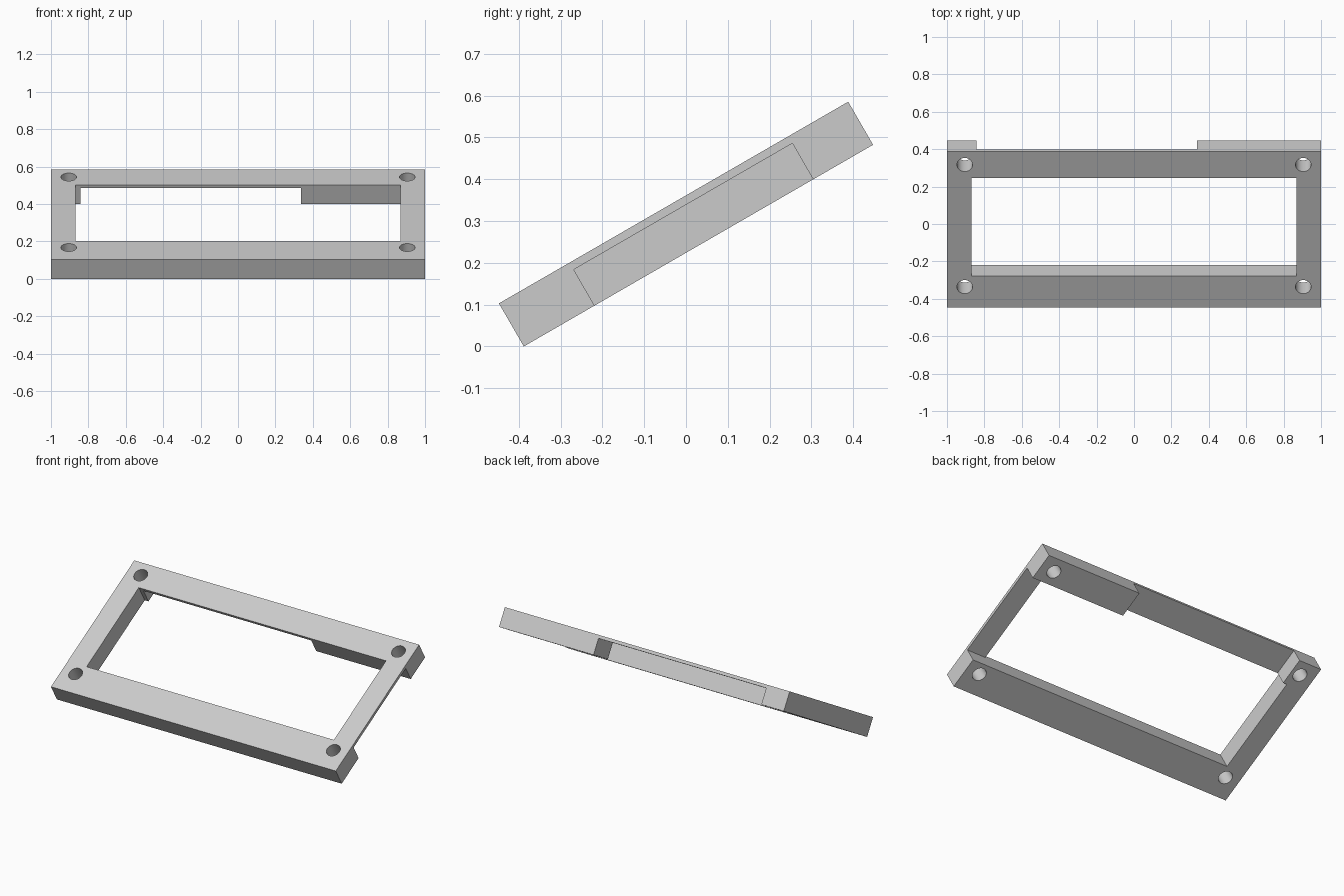
import bpy
import math
from mathutils import Matrix

if "Cube" in bpy.data.objects:
    bpy.data.objects.remove(bpy.data.objects["Cube"], do_unlink=True)

TILT = math.radians(30)
THICK, LENGTH = 0.119, 0.965
BACK, FRONT = 0.317, -0.287      # opening limits along the slope
LIP = 0.04                       # underside of the thin lip

grey = bpy.data.materials.new("light grey")
grey.use_nodes = True
colour = (0.6, 0.6, 0.6, 1)
grey.diffuse_color = colour
grey.node_tree.nodes["Principled BSDF"].inputs["Base Color"].default_value = colour


def box(name, x, y, z):
    """Box given by its (low, high) limits on each axis."""
    bpy.ops.mesh.primitive_cube_add(size=1)
    ob = bpy.context.object
    ob.name = name
    mid = [(a + b) / 2 for a, b in (x, y, z)]
    size = [b - a for a, b in (x, y, z)]
    ob.data.transform(Matrix.Translation(mid) @ Matrix.Diagonal((*size, 1)))
    return ob


# Flat slab, later tilted
frame = box("sloped_frame", (-1, 1), (-LENGTH / 2, LENGTH / 2), (-THICK / 2, THICK / 2))
frame.data.materials.append(grey)

# Central opening, recess under the left rail, recess under the back rail
cutters = [
    box("opening_cutter", (-0.868, 0.868), (FRONT, BACK), (-0.3, 0.3)),
    box("left_recess_cutter", (0, 1.2), (FRONT, BACK), (-0.3, LIP)),
    box("back_recess_cutter", (-0.842, 0.336), (0, 0.7), (-0.3, LIP)),
]

# Corner screw holes
for x in (-0.905, 0.905):
    for y in (-0.354, 0.4):
        bpy.ops.mesh.primitive_cylinder_add(vertices=32, radius=0.042, depth=0.6, location=(x, y, 0))
        cutters.append(bpy.context.object)
        cutters[-1].name = "screw_hole_cutter"

for cutter in cutters:
    cutter.hide_render = True
    mod = frame.modifiers.new(cutter.name, "BOOLEAN")
    mod.operation = "DIFFERENCE"
    mod.solver = "EXACT"
    mod.object = cutter

# Bake the cuts and discard the cutters
bpy.context.view_layer.update()
evaluated = frame.evaluated_get(bpy.context.evaluated_depsgraph_get())
mesh = bpy.data.meshes.new_from_object(evaluated)
frame.modifiers.clear()
frame.data = mesh
for cutter in cutters:
    bpy.data.objects.remove(cutter, do_unlink=True)
mesh.materials.clear()
mesh.materials.append(grey)

# Tilt the frame and rest its front edge on the ground
mesh.transform(Matrix.Rotation(TILT, 4, "X"))
mesh.transform(Matrix.Translation((0, 0, -min(v.co.z for v in mesh.vertices))))

bpy.ops.object.select_all(action="DESELECT")
frame.select_set(True)
bpy.context.view_layer.objects.active = frame
bpy.ops.object.shade_smooth_by_angle(angle=math.radians(30))
